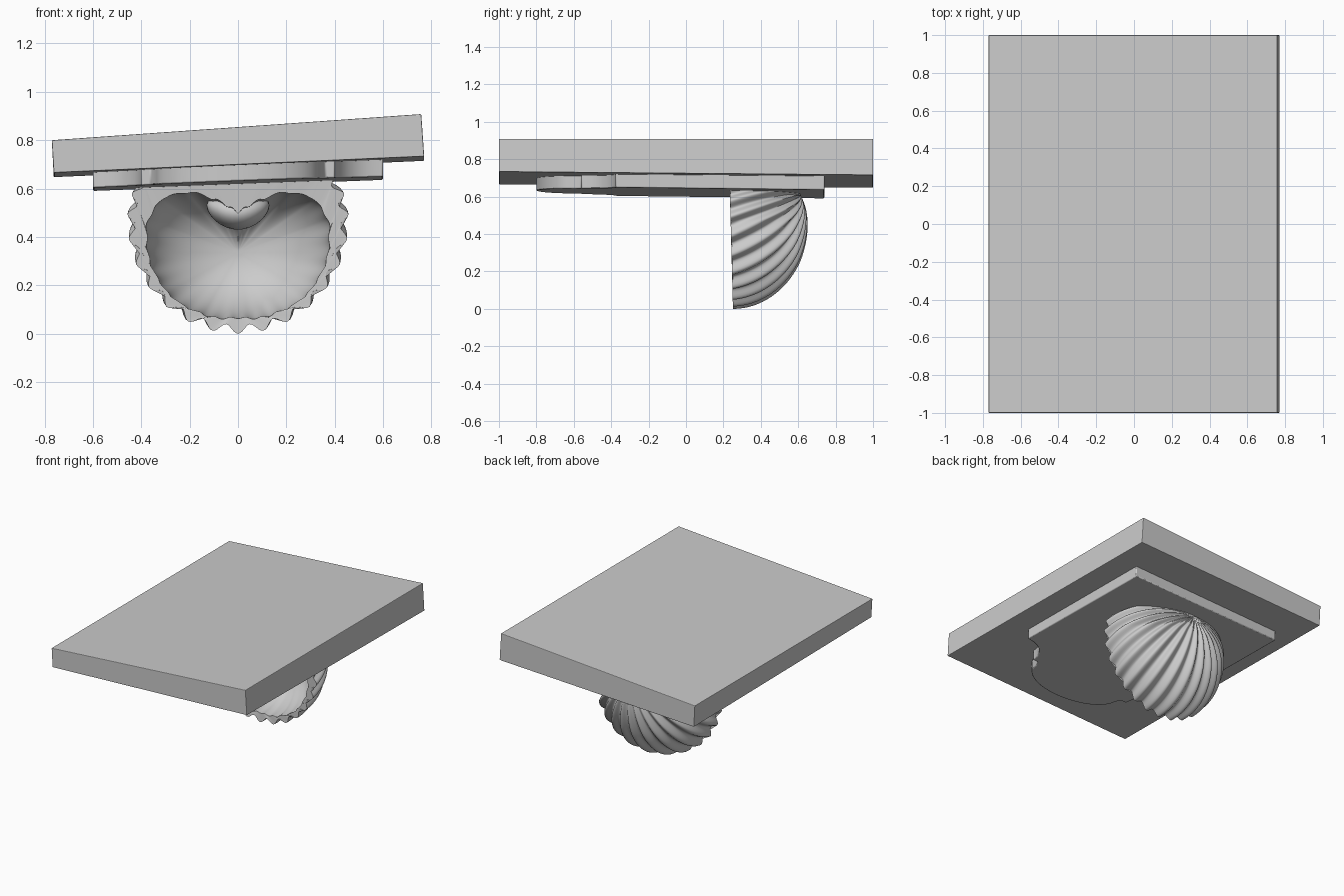
import bpy, bmesh
from math import sin, cos, pi, radians, acos, degrees
from mathutils import Vector

if "Cube" in bpy.data.objects:
    bpy.data.objects.remove(bpy.data.objects["Cube"])


def finish(name, bm, smooth=None, bevel=0.0):
    bmesh.ops.recalc_face_normals(bm, faces=bm.faces)
    me = bpy.data.meshes.new(name)
    bm.to_mesh(me)
    bm.free()
    ob = bpy.data.objects.new(name, me)
    bpy.context.collection.objects.link(ob)
    if bevel:
        m = ob.modifiers.new("soft_edges", 'BEVEL')
        m.width, m.segments, m.limit_method = bevel, 2, 'ANGLE'
    if smooth:
        bpy.ops.object.select_all(action='DESELECT')
        bpy.context.view_layer.objects.active = ob
        ob.select_set(True)
        bpy.ops.object.shade_smooth_by_angle(angle=radians(smooth))
    return ob


def prism(name, low, high, smooth=None, bevel=0.0):
    """Close two matching outlines into a solid."""
    bm = bmesh.new()
    a = [bm.verts.new(p) for p in low]
    b = [bm.verts.new(p) for p in high]
    bm.faces.new(a)
    bm.faces.new(b)
    n = len(a)
    for i in range(n):
        j = (i + 1) % n
        bm.faces.new((a[i], a[j], b[j], b[i]))
    return finish(name, bm, smooth, bevel)


def slab_top(x):
    return 0.8545 + 0.0707 * x


def slab_bottom(x, y):
    return 0.69 + 0.044 * x - 0.009 * y


def plate_bottom(x, y):
    return 0.622 + 0.038 * x - 0.012 * y


# Sloping wedge-like slab
corners = [(-1, -1), (1, -1), (1, 1), (-1, 1)]
prism("slab",
      [(0.004 + 0.766 * sx, sy, slab_bottom(0.766 * sx, sy)) for sx, sy in corners],
      [(-0.006 + 0.764 * sx, sy, slab_top(-0.006 + 0.764 * sx)) for sx, sy in corners],
      bevel=0.004)

# Backing plate: square back, stepped and rounded front
half = [(0.6, 0.74), (0.6, -0.375)]
for i in range(1, 7):                       # hollow corner
    a = pi / 2 * i / 6
    half.append((0.6 - 0.2 * sin(a) ** 1.0, -0.375 - 0.185 * (1 - cos(a))))
half.append((0.36, -0.56))
for i in range(0, 11):                      # rounded nose
    a = pi / 2 * i / 10
    half.append((0.34 * cos(a), -0.60 - 0.20 * sin(a)))
outline = half + [(-x, y) for x, y in reversed(half[:-1])]
prism("backing_plate",
      [(x, y, plate_bottom(x, y)) for x, y in outline],
      [(x, y, slab_bottom(x, y) + 0.02) for x, y in outline],
      smooth=30, bevel=0.006)

# Ribbed scallop shell: dome from the hinge point to the rim, then the hollow
N, ROWS, IN_ROWS, RIBS = 324, 44, 30, 27
FRONT, CZ, TOP = 0.235, 0.472, 0.645
apex = Vector((0, 0.93, 0.37)).normalized()
# heart-shaped mouth: (angle, radius) about its centre
HEART = [(-90, .268), (-60, .292), (-30, .335), (0, .372), (20, .395), (35, .385),
         (50, .325), (65, .245), (78, .195), (90, .165)]


def lean(y, z):
    return y + 0.016 * max(0, 0.6 - z) / 0.6 * max(0, 1 - (y - FRONT) / 0.4)


def heart_radius(th):
    d = degrees(th)
    d = (d + 90) % 360 - 90
    if d > 90:
        d = 180 - d
    for (a0, r0), (a1, r1) in zip(HEART, HEART[1:]):
        if d <= a1 + 1e-6:
            f = (d - a0) / (a1 - a0)
            f = 0.5 * f + 0.5 * f * f * (3 - 2 * f)
            return r0 + (r1 - r0) * f
    return HEART[-1][1]


def outer_point(th, t):
    rim = Vector((cos(th), 0, sin(th)))
    w = acos(max(-1, min(1, apex.dot(rim))))
    p = (apex * sin((1 - t) * w) + rim * sin(t * w)) / sin(w)
    k = 1 + 0.040 * min(1, t * 2.2) * cos(RIBS * (th + pi / 2))
    rz = 0.36 if p.z > 0 else 0.454
    z = min(CZ + p.z * rz * k, TOP)
    return (0.44 * p.x * k, lean(FRONT + 0.408 * max(p.y, 0) * k, z), z)


def inner_point(th, s):
    r = heart_radius(th) * cos(s * pi / 2)
    r += 0.004 * (1 - s) ** 4 * cos(RIBS * (th + pi / 2))
    z = 0.335 + r * sin(th)
    return (r * cos(th), lean(FRONT + 0.006 + 0.34 * sin(s * pi / 2), z), z)


bm = bmesh.new()
angles = [2 * pi * i / N for i in range(N)]
rings = [[bm.verts.new(outer_point(a, j / ROWS)) for a in angles] for j in range(1, ROWS + 1)]
rings += [[bm.verts.new(inner_point(a, j / IN_ROWS)) for a in angles] for j in range(IN_ROWS)]
for r0, r1 in zip(rings, rings[1:]):
    for i in range(N):
        j = (i + 1) % N
        bm.faces.new((r0[i], r0[j], r1[j], r1[i]))
tip = bm.verts.new(outer_point(0, 0))
pole = bm.verts.new((0, FRONT + 0.346, 0.335))
for i in range(N):
    j = (i + 1) % N
    bm.faces.new((tip, rings[0][j], rings[0][i]))
    bm.faces.new((pole, rings[-1][i], rings[-1][j]))
finish("scallop_shell", bm, smooth=50)

# Curled hinge lip hanging inside the shell's mouth
bm = bmesh.new()
bmesh.ops.create_uvsphere(bm, u_segments=32, v_segments=16, radius=1)
for v in bm.verts:
    v.co = (0.13 * v.co.x, 0.39 + 0.12 * v.co.y, 0.50 + 0.07 * v.co.z + 0.03 * v.co.x ** 2)
finish("hinge_lip", bm, smooth=60)
